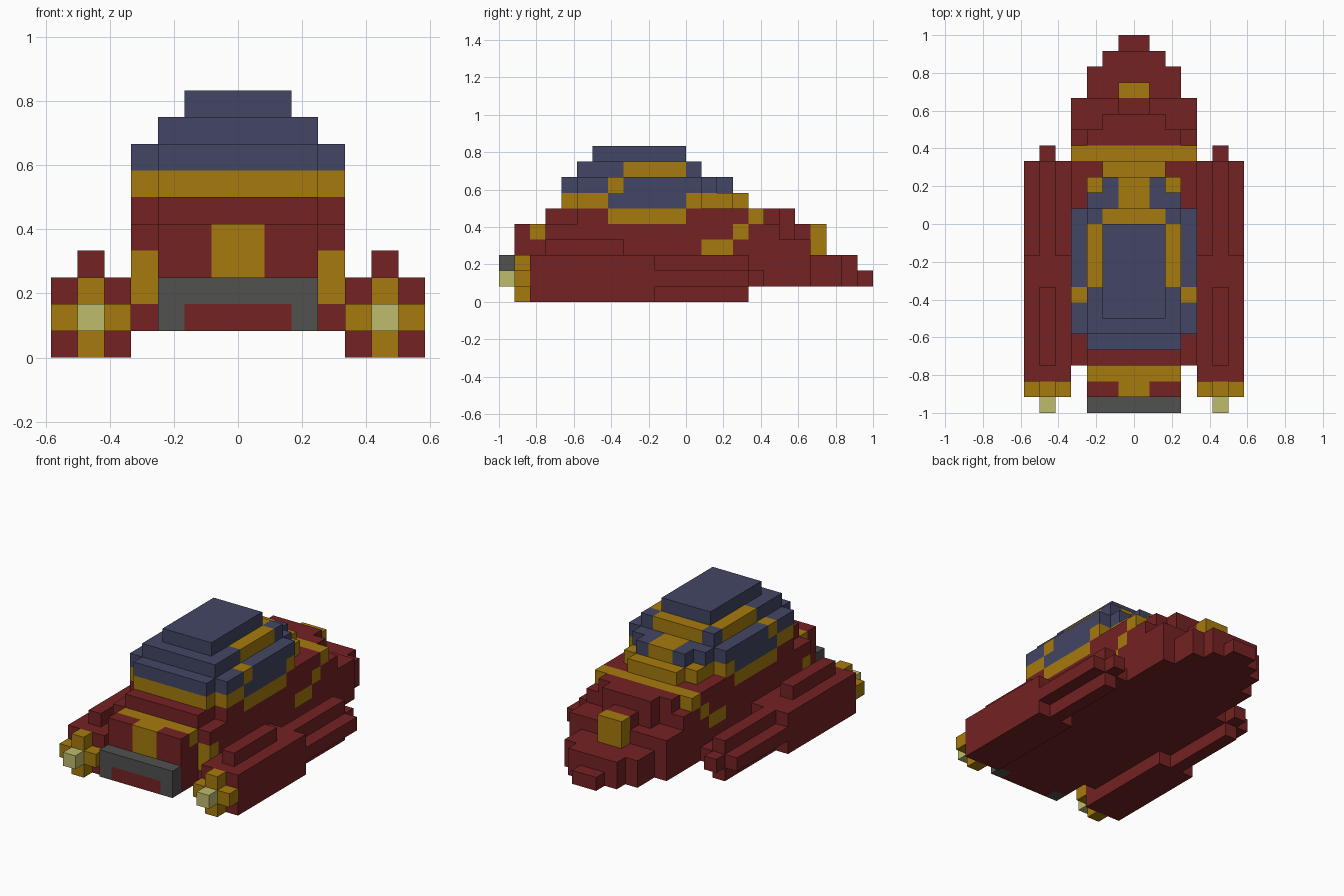
import bpy, bmesh
from mathutils import Vector

if "Cube" in bpy.data.objects:
    bpy.data.objects.remove(bpy.data.objects["Cube"], do_unlink=True)

U = 1 / 12  # size of one block

COLOURS = {
    "dark_red": (0.178, 0.016, 0.017),
    "gold": (0.381, 0.195, 0.0044),
    "slate_blue": (0.055, 0.061, 0.127),
    "grey": (0.082, 0.082, 0.080),
    "pale_yellow": (0.515, 0.503, 0.150),
}
RED, GOLD, BLUE, GREY, YELLOW = range(5)

materials = []
for name, rgb in COLOURS.items():
    m = bpy.data.materials.new(name)
    m.use_nodes = True
    m.diffuse_color = (*rgb, 1)
    bsdf = m.node_tree.nodes["Principled BSDF"]
    bsdf.inputs["Base Color"].default_value = (*rgb, 1)
    bsdf.inputs["Roughness"].default_value = 0.8
    materials.append(m)

cells = {}  # block position -> (part, colour)


def fill(part, colour, x, y, z):
    """Fill a range of blocks on the +x half and its mirror image."""
    for i in range(*x):
        for j in range(*y):
            for k in range(*z):
                cells[i, j, k] = cells[-i - 1, j, k] = (part, colour)


# Hull: main body with stepped nose and tapered tail
for x, y, z in [
    ((0, 3), (-11, 8), (1, 5)),
    ((3, 4), (-9, 6), (1, 5)),
    ((0, 4), (6, 8), (1, 4)),
    ((0, 3), (8, 10), (1, 3)),
    ((0, 2), (10, 11), (1, 3)),
    ((0, 1), (11, 12), (1, 2)),
    ((0, 3), (-9, 6), (5, 6)),
    ((3, 4), (-7, 5), (5, 6)),
    ((0, 2), (6, 7), (5, 6)),
]:
    fill("hull", RED, x, y, z)
for k in (4,):  # lower the deck beside the tail fin
    for j in (6, 7):
        for i in range(2 if j == 6 else 1, 3):
            cells.pop((i, j, k), None)
            cells.pop((-i - 1, j, k), None)

# Hull trim
for x, y, z in [
    ((0, 1), (-11, -10), (3, 5)),   # nose panel
    ((0, 3), (-10, -9), (4, 5)),    # hood strip
    ((3, 4), (-9, -8), (2, 4)),     # cheek panels
    ((3, 4), (-5, 0), (5, 6)),      # sill under side window
    ((0, 4), (4, 5), (5, 6)),       # rear band
    ((3, 4), (3, 4), (4, 5)),       # diagonal side stripe
    ((3, 4), (1, 3), (3, 4)),
]:
    fill("hull", GOLD, x, y, z)
fill("tail_block", GOLD, (0, 1), (8, 9), (3, 5))

# Bumper with inset panel
fill("bumper", GREY, (0, 3), (-12, -11), (1, 3))
fill("bumper", RED, (0, 2), (-12, -11), (1, 2))

# Cabin: stepped dome
for colour, x, y, z in [
    (GOLD, (0, 3), (-8, 3), (6, 7)),
    (GOLD, (3, 4), (-7, 1), (6, 7)),
    (GOLD, (0, 2), (3, 4), (6, 7)),
    (BLUE, (3, 4), (-5, 0), (6, 7)),
    (BLUE, (0, 3), (-8, 2), (7, 8)),
    (BLUE, (3, 4), (-7, 1), (7, 8)),
    (BLUE, (0, 2), (2, 3), (7, 8)),
    (GOLD, (3, 4), (-5, -4), (7, 8)),
    (GOLD, (0, 1), (1, 3), (7, 8)),
    (BLUE, (0, 3), (-7, 1), (8, 9)),
    (GOLD, (2, 3), (-4, 0), (8, 9)),
    (GOLD, (0, 2), (0, 1), (8, 9)),
    (BLUE, (0, 2), (-6, 0), (9, 10)),
]:
    fill("cabin", colour, x, y, z)

# Side pods: square front, cross-shaped rear, ridge and gold nozzle
for colour, x, y, z in [
    (RED, (4, 7), (-10, -2), (0, 3)),
    (RED, (4, 7), (-2, 4), (1, 2)),
    (RED, (5, 6), (-2, 4), (0, 3)),
    (RED, (5, 6), (4, 5), (1, 2)),
    (RED, (5, 6), (-9, -4), (3, 4)),
    (GOLD, (4, 7), (-11, -10), (1, 2)),
    (GOLD, (5, 6), (-11, -10), (0, 3)),
    (YELLOW, (5, 6), (-12, -11), (1, 2)),
]:
    fill("pod", colour, x, y, z)

# Corner offsets of the six block faces, counter-clockwise from outside
FACES = {
    (1, 0, 0): ((1, 0, 0), (1, 1, 0), (1, 1, 1), (1, 0, 1)),
    (-1, 0, 0): ((0, 0, 0), (0, 0, 1), (0, 1, 1), (0, 1, 0)),
    (0, 1, 0): ((0, 1, 0), (0, 1, 1), (1, 1, 1), (1, 1, 0)),
    (0, -1, 0): ((0, 0, 0), (1, 0, 0), (1, 0, 1), (0, 0, 1)),
    (0, 0, 1): ((0, 0, 1), (1, 0, 1), (1, 1, 1), (0, 1, 1)),
    (0, 0, -1): ((0, 0, 0), (0, 1, 0), (1, 1, 0), (1, 0, 0)),
}


def build(name, chosen):
    """Skin the exposed sides of the chosen blocks and merge flat areas."""
    bm = bmesh.new()
    for pos in chosen:
        for d, corners in FACES.items():
            if tuple(p + q for p, q in zip(pos, d)) in cells:
                continue
            face = bm.faces.new([bm.verts.new((Vector(pos) + Vector(c)) * U) for c in corners])
            face.material_index = cells[pos][1]
    bmesh.ops.remove_doubles(bm, verts=bm.verts[:], dist=1e-4)
    bmesh.ops.dissolve_limit(bm, angle_limit=0.01, verts=bm.verts[:],
                             edges=bm.edges[:], delimit={"MATERIAL"})
    mesh = bpy.data.meshes.new(name)
    bm.to_mesh(mesh)
    bm.free()
    for m in materials:
        mesh.materials.append(m)
    bpy.context.collection.objects.link(bpy.data.objects.new(name, mesh))


for part in ("hull", "tail_block", "bumper", "cabin"):
    build(part, [p for p, c in cells.items() if c[0] == part])
build("left_pod", [p for p, c in cells.items() if c[0] == "pod" and p[0] > 0])
build("right_pod", [p for p, c in cells.items() if c[0] == "pod" and p[0] < 0])
